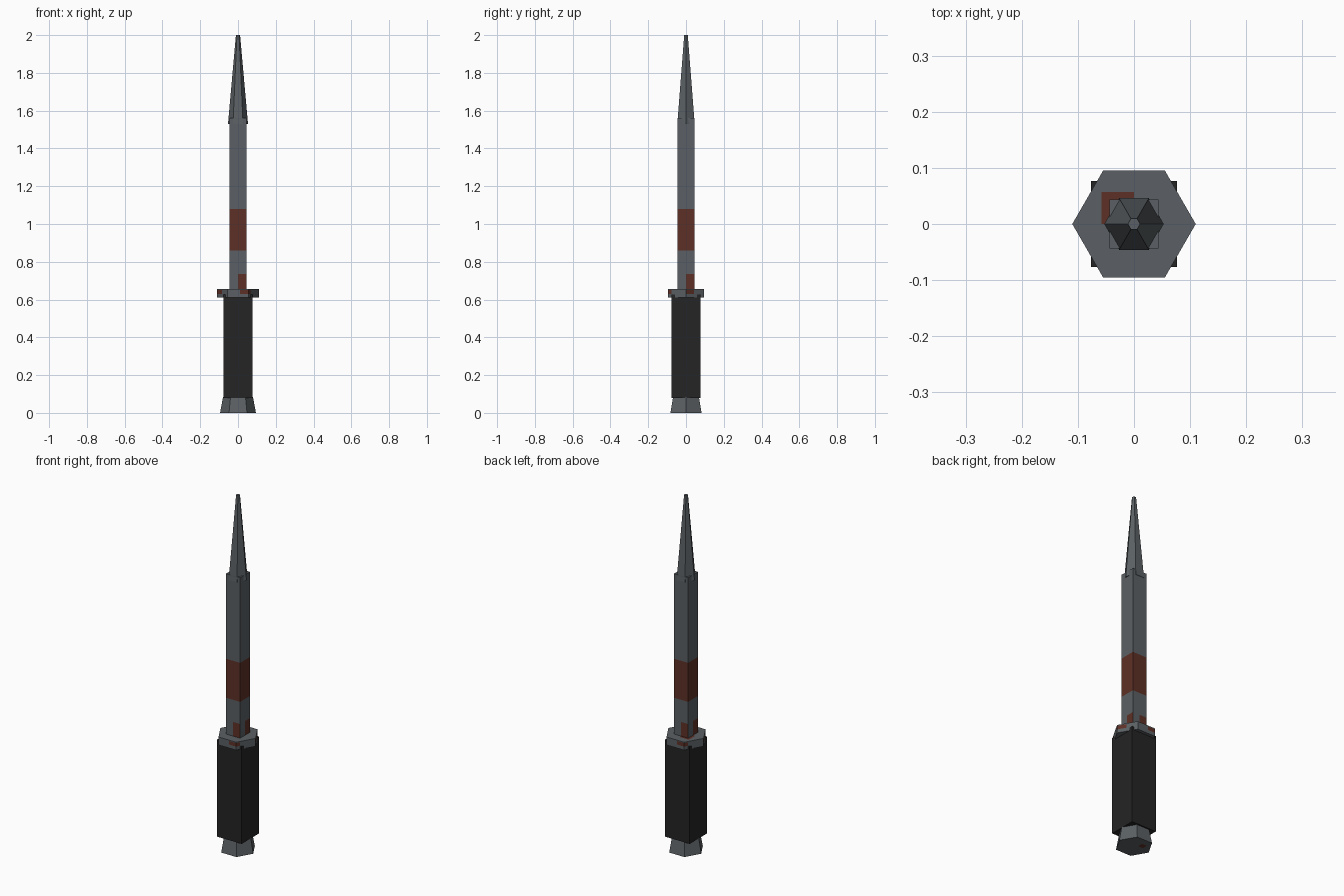
import bpy, bmesh, math
from mathutils import Vector

if "Cube" in bpy.data.objects:
    bpy.data.objects.remove(bpy.data.objects["Cube"])


def material(name, rgb):
    m = bpy.data.materials.new(name)
    m.diffuse_color = (*rgb, 1)
    m.use_nodes = True
    m.node_tree.nodes["Principled BSDF"].inputs["Base Color"].default_value = m.diffuse_color
    return m


STEEL = material("steel_grey", (0.105, 0.118, 0.128))
RUST = material("rust_brown", (0.110, 0.030, 0.019))
BLACK = material("grip_black", (0.018, 0.018, 0.018))


def prism(name, sides, r0, r1, z0, z1, mats, start=0.0, cuts=(), rule=None):
    """Tapered prism; cuts are (axis, value) planes, rule picks rusty faces."""
    bm = bmesh.new()
    rings = []
    for r, z in ((r0, z0), (r1, z1)):
        ring = []
        for i in range(sides):
            a = start + 2 * math.pi * i / sides
            ring.append(bm.verts.new((r * math.cos(a), r * math.sin(a), z)))
        rings.append(ring)
    low, high = rings
    bm.faces.new(low[::-1])
    bm.faces.new(high)
    for i in range(sides):
        j = (i + 1) % sides
        bm.faces.new((low[i], low[j], high[j], high[i]))
    for axis, value in cuts:
        n = Vector((0, 0, 0))
        n[axis] = 1
        bmesh.ops.bisect_plane(bm, geom=bm.verts[:] + bm.edges[:] + bm.faces[:],
                               plane_co=n * value, plane_no=n, dist=1e-5)
    bm.normal_update()
    if rule:
        for f in bm.faces:
            f.material_index = int(rule(f.calc_center_median(), f.normal))
    me = bpy.data.meshes.new(name)
    bm.to_mesh(me)
    bm.free()
    for m in mats:
        me.materials.append(m)
    ob = bpy.data.objects.new(name, me)
    bpy.context.collection.objects.link(ob)
    return ob


R2 = math.sqrt(2)
Q = math.pi / 4


# Blade: rust band all round, and a patch on one half of each side at the base
def blade_rust(c, n):
    if abs(n.z) > 0.5:
        return False
    along = n.x * c.y - n.y * c.x
    return 0.86 < c.z < 1.08 or (c.z < 0.735 and along > 0)


# Guard: patches repeat after half a turn, plus an L patch on the top
def guard_rust(c, n):
    if n.z > 0.5:
        return -0.058 < c.x < 0 and 0 < c.y < 0.057
    if n.z < -0.5 or not 0.63 < c.z < 0.65:
        return False
    s = 1 if n.x > 0.1 or (abs(n.x) < 0.1 and n.y < 0) else -1
    x, y = c.x * s, c.y * s
    if abs(n.x) < 0.1:
        return x > 0.01
    return 0 < y < 0.043 or y < -0.076


prism("pommel", 6, 0.095, 0.079, 0, 0.085, [STEEL, RUST],
      cuts=[(0, -0.045), (0, -0.015), (1, 0.015), (1, 0.045)],
      rule=lambda c, n: n.z < -0.5 and -0.045 < c.x < -0.015 and 0.015 < c.y < 0.045)
prism("grip", 4, 0.077 * R2, 0.077 * R2, 0.08, 0.627, [BLACK], start=Q)
prism("guard", 6, 0.11, 0.11, 0.61, 0.655, [STEEL, RUST],
      cuts=[(2, 0.63), (2, 0.65), (0, 0), (0, 0.01), (0, -0.01), (0, -0.058),
            (1, 0), (1, 0.043), (1, -0.043), (1, 0.057), (1, 0.076), (1, -0.076)],
      rule=guard_rust)
prism("blade", 4, 0.044 * R2, 0.044 * R2, 0.64, 1.56, [STEEL, RUST], start=Q,
      cuts=[(2, 0.735), (2, 0.86), (2, 1.08), (0, 0), (1, 0)], rule=blade_rust)
prism("blade_tip", 6, 0.053, 0.011, 1.53, 2.0, [STEEL])
